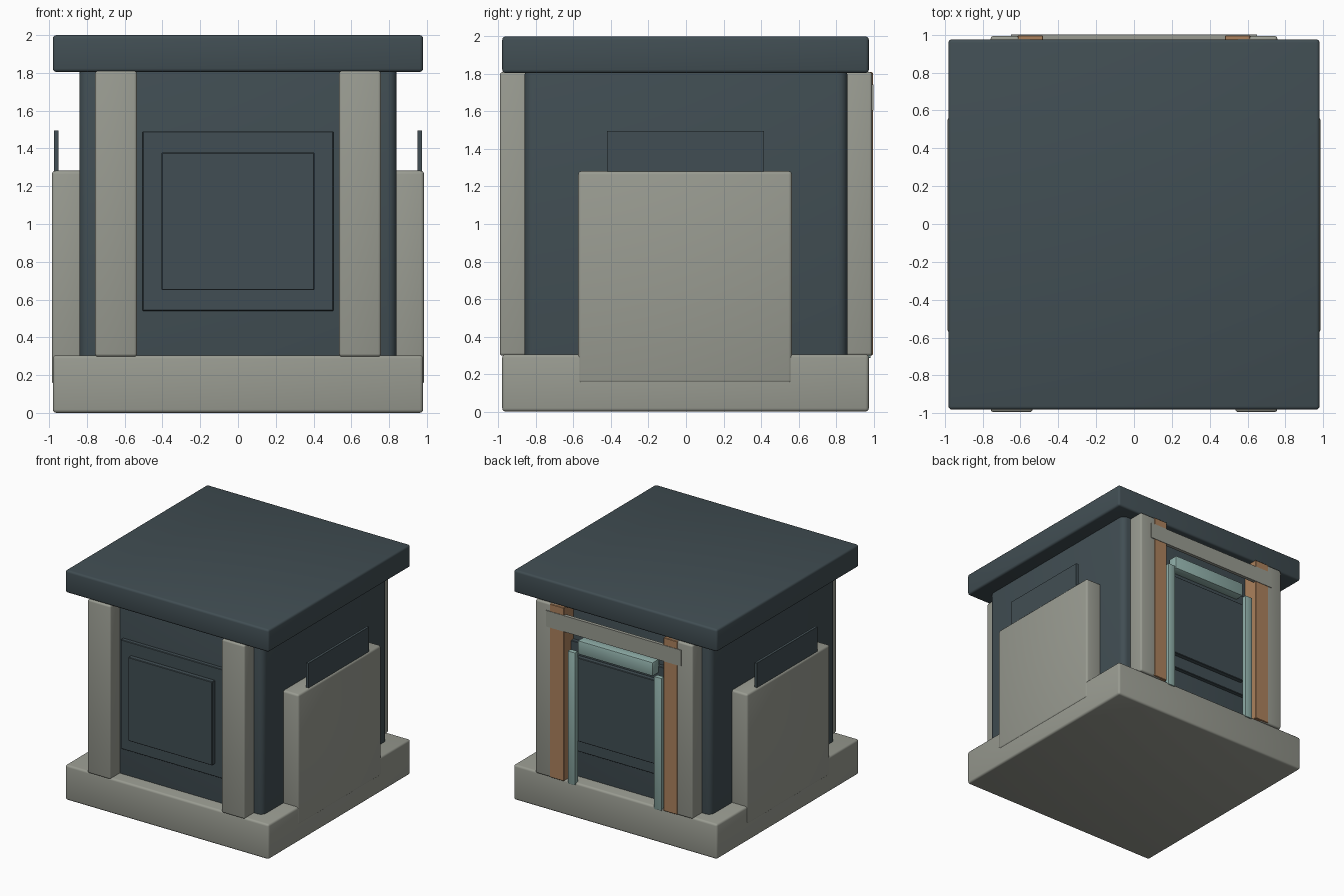
import bpy
import math

cube = bpy.data.objects.get("Cube")
if cube:
    bpy.data.objects.remove(cube, do_unlink=True)


def material(name, rgb):
    m = bpy.data.materials.new(name)
    m.use_nodes = True
    color = (*rgb, 1)
    m.diffuse_color = color
    m.node_tree.nodes["Principled BSDF"].inputs["Base Color"].default_value = color
    return m


slate = material("dark slate", (0.053, 0.076, 0.087))
stone = material("warm grey stone", (0.32, 0.33, 0.285))
wood = material("orange wood", (0.41, 0.22, 0.107))
teal = material("pale teal", (0.28, 0.43, 0.40))


def box(name, mat, x, y, z, bevel=0.0, segments=3):
    """Bevelled box from its (low, high) range on each axis."""
    ranges = (x, y, z)
    bpy.ops.mesh.primitive_cube_add(size=1, location=[sum(r) / 2 for r in ranges])
    ob = bpy.context.object
    ob.name = name
    ob.scale = [abs(r[1] - r[0]) for r in ranges]
    bpy.ops.object.transform_apply(location=False, rotation=False, scale=True)
    ob.data.materials.append(mat)
    if bevel:
        mod = ob.modifiers.new("rounded edges", "BEVEL")
        mod.width = bevel
        mod.segments = segments
        bpy.ops.object.modifier_apply(modifier=mod.name)
        bpy.ops.object.shade_smooth_by_angle(angle=math.radians(35))
    return ob


def span(sign, low, high):
    return tuple(sorted((sign * low, sign * high)))


# Main block
box("base", stone, (-0.98, 0.98), (-0.98, 0.975), (0, 0.305), 0.018)
box("body", slate, (-0.84, 0.84), (-0.86, 0.86), (0.2, 1.85), 0.05, 4)
box("roof", slate, (-0.98, 0.98), (-0.98, 0.975), (1.805, 2), 0.018)

# Posts and stepped panels on front and back
for face, sy in (("front", -1), ("back", 1)):
    for side, sx in (("left", 1), ("right", -1)):
        box(f"{face}_{side}_post", stone, span(sx, 0.535, 0.757),
            span(sy, 0.80, 0.993), (0.298, 1.81), 0.015)
    box(f"{face}_panel_frame", slate, (-0.505, 0.505), span(sy, 0.84, 0.895),
        (0.54, 1.49), 0.004, 1)
    box(f"{face}_panel", slate, (-0.405, 0.405), span(sy, 0.84, 0.935),
        (0.65, 1.378), 0.004, 1)

# Side slabs, each with a thin plate standing in its top, and doorway trim
for side, sx in (("left", 1), ("right", -1)):
    box(f"{side}_slab", stone, span(sx, 0.80, 0.985), (-0.575, 0.565),
        (0.15, 1.282), 0.018)
    box(f"{side}_plate", slate, span(sx, 0.95, 0.973), (-0.42, 0.415), (1.1, 1.495))
    box(f"{side}_wooden_jamb", wood, span(sx, 0.48, 0.615), (0.85, 0.996),
        (0.30, 1.81), 0.004, 1)
    box(f"{side}_door_bar", teal, span(sx, 0.38, 0.452), (0.94, 0.985),
        (0.285, 1.44), 0.006, 2)

# Back lintel and door header
box("lintel", stone, (-0.65, 0.65), (0.97, 1.0), (1.605, 1.745))
box("door_header", teal, (-0.362, 0.362), (0.88, 0.975), (1.43, 1.55), 0.01, 2)
